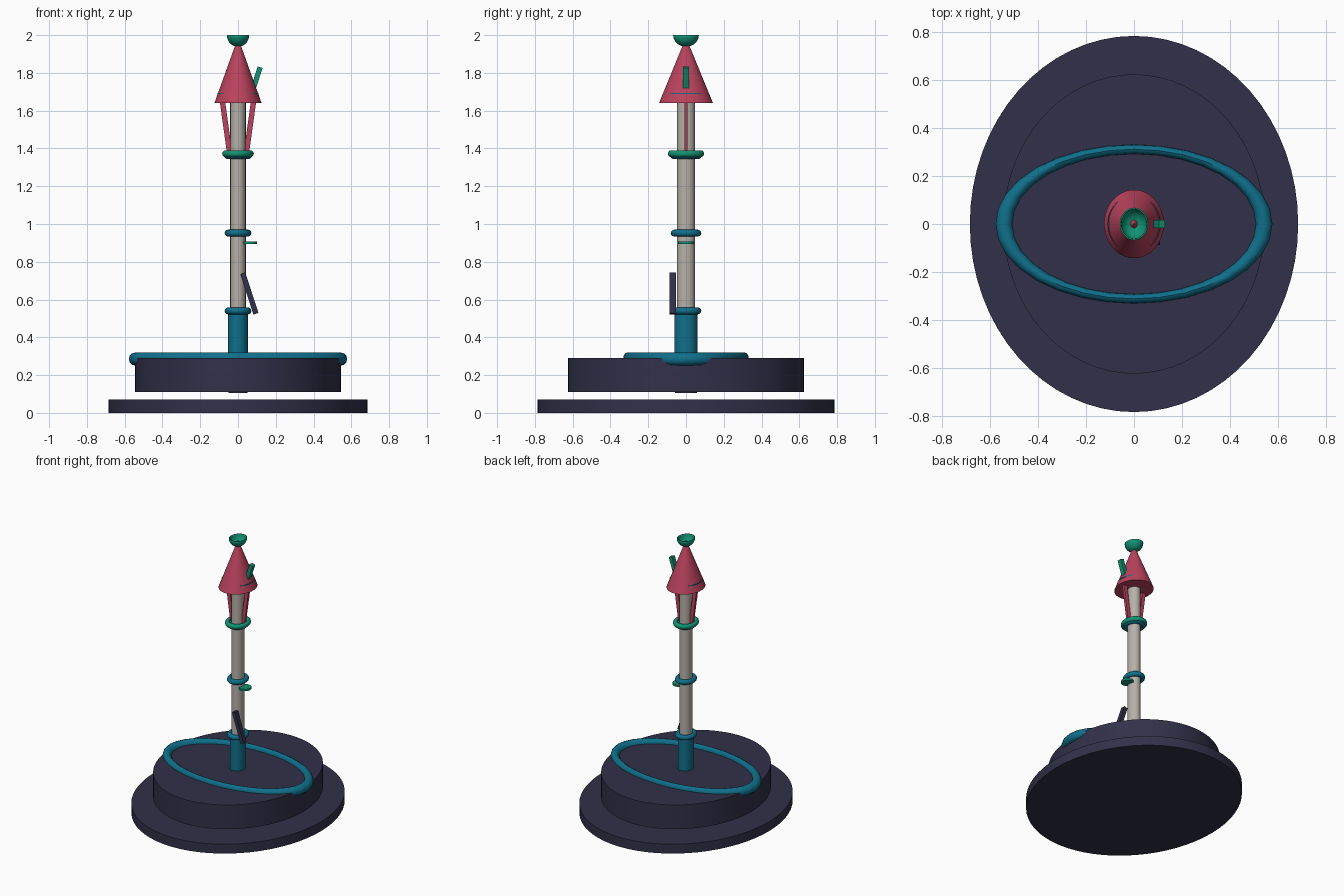
import bpy, bmesh, math

if "Cube" in bpy.data.objects:
    bpy.data.objects.remove(bpy.data.objects["Cube"])

SX = 0.873  # the round parts are narrower in x than in y


def material(name, rgb):
    m = bpy.data.materials.new(name)
    m.diffuse_color = (*rgb, 1)
    m.use_nodes = True
    m.node_tree.nodes["Principled BSDF"].inputs["Base Color"].default_value = m.diffuse_color
    return m


NAVY = material("navy", (0.031, 0.030, 0.067))
BLUE = material("teal blue", (0.005, 0.160, 0.260))
GREEN = material("green", (0.006, 0.290, 0.170))
RED = material("crimson", (0.490, 0.055, 0.110))
GREY = material("warm grey", (0.470, 0.440, 0.395))


def finish(name, mat, smooth=True):
    ob = bpy.context.object
    ob.name = name
    ob.data.materials.append(mat)
    bpy.ops.object.transform_apply(location=False, rotation=False, scale=True)
    if smooth:
        bpy.ops.object.shade_smooth_by_angle(angle=math.radians(40))
    return ob


def cylinder(name, mat, r, z0, z1, x=0, sx=SX, sy=1, r2=None):
    bpy.ops.mesh.primitive_cone_add(vertices=64, radius1=r, radius2=r if r2 is None else r2,
                                    depth=z1 - z0, location=(x, 0, (z0 + z1) / 2))
    bpy.context.object.scale = (sx, sy, 1)
    return finish(name, mat)


def ring(name, mat, outer, tube, z, sx=SX, sy=1, seg=32):
    bpy.ops.mesh.primitive_torus_add(major_radius=outer - tube, minor_radius=tube,
                                     major_segments=seg, minor_segments=12, location=(0, 0, z))
    bpy.context.object.scale = (sx, sy, 1)
    return finish(name, mat)


def bar(name, mat, a, b, y, wx, wy):
    """Box leaning in the xz plane from a=(x, z) to b=(x, z)."""
    dx, dz = b[0] - a[0], b[1] - a[1]
    bpy.ops.mesh.primitive_cube_add(size=1, location=((a[0] + b[0]) / 2, y, (a[1] + b[1]) / 2),
                                    rotation=(0, math.atan2(dx, dz), 0))
    bpy.context.object.scale = (wx, wy, math.hypot(dx, dz))
    return finish(name, mat, smooth=False)


# Two-step base with a small core between the steps
cylinder("base_disc", NAVY, 0.785, 0.0, 0.07)
cylinder("upper_disc", NAVY, 0.625, 0.11, 0.29)
cylinder("base_core", NAVY, 0.058, 0.105, 0.2)

# Long oval ring lying on the base
ring("oval_ring", BLUE, 0.578, 0.035, 0.285, sx=1, sy=0.575, seg=32)

# Post with its socket and collars
cylinder("socket", BLUE, 0.06, 0.2, 0.54)
cylinder("post", GREY, 0.047, 0.5, 1.70)
ring("lower_collar", BLUE, 0.081, 0.018, 0.54)
ring("middle_collar", BLUE, 0.081, 0.018, 0.952)
ring("under_collar", BLUE, 0.083, 0.018, 1.362)
ring("upper_collar", GREEN, 0.096, 0.018, 1.372)

# Small fittings on the post
cylinder("round_tab", GREEN, 0.043, 0.893, 0.907, x=0.058, sx=1)
bar("lever", NAVY, (0.095, 0.525), (0.025, 0.74), -0.071, 0.028, 0.034)

# Roof struts, roof and the thin trim that peeks out of its sides
for side, label in ((-1, "left"), (1, "right")):
    bar(label + "_strut", RED, (side * 0.045, 1.38), (side * 0.084, 1.66), 0, 0.028, 0.018)
cylinder("roof", RED, 0.143, 1.64, 1.985, r2=0.001)
cylinder("roof_trim", BLUE, 0.118, 1.687, 1.694, sx=0.93)
bar("roof_handle", GREEN, (0.082, 1.72), (0.117, 1.83), 0, 0.027, 0.034)

# Open bowl on the tip: lower half of a sphere with a thin wall
bpy.ops.mesh.primitive_uv_sphere_add(segments=32, ring_count=16, radius=0.068, location=(0, 0, 2.0))
bowl = bpy.context.object
bm = bmesh.new()
bm.from_mesh(bowl.data)
bmesh.ops.delete(bm, geom=[v for v in bm.verts if v.co.z > 0.001], context='VERTS')
bm.to_mesh(bowl.data)
bm.free()
bowl.scale = (SX, 1, 0.9)
finish("tip_bowl", GREEN)
wall = bowl.modifiers.new("wall", 'SOLIDIFY')
wall.thickness = 0.006
wall.offset = -1
